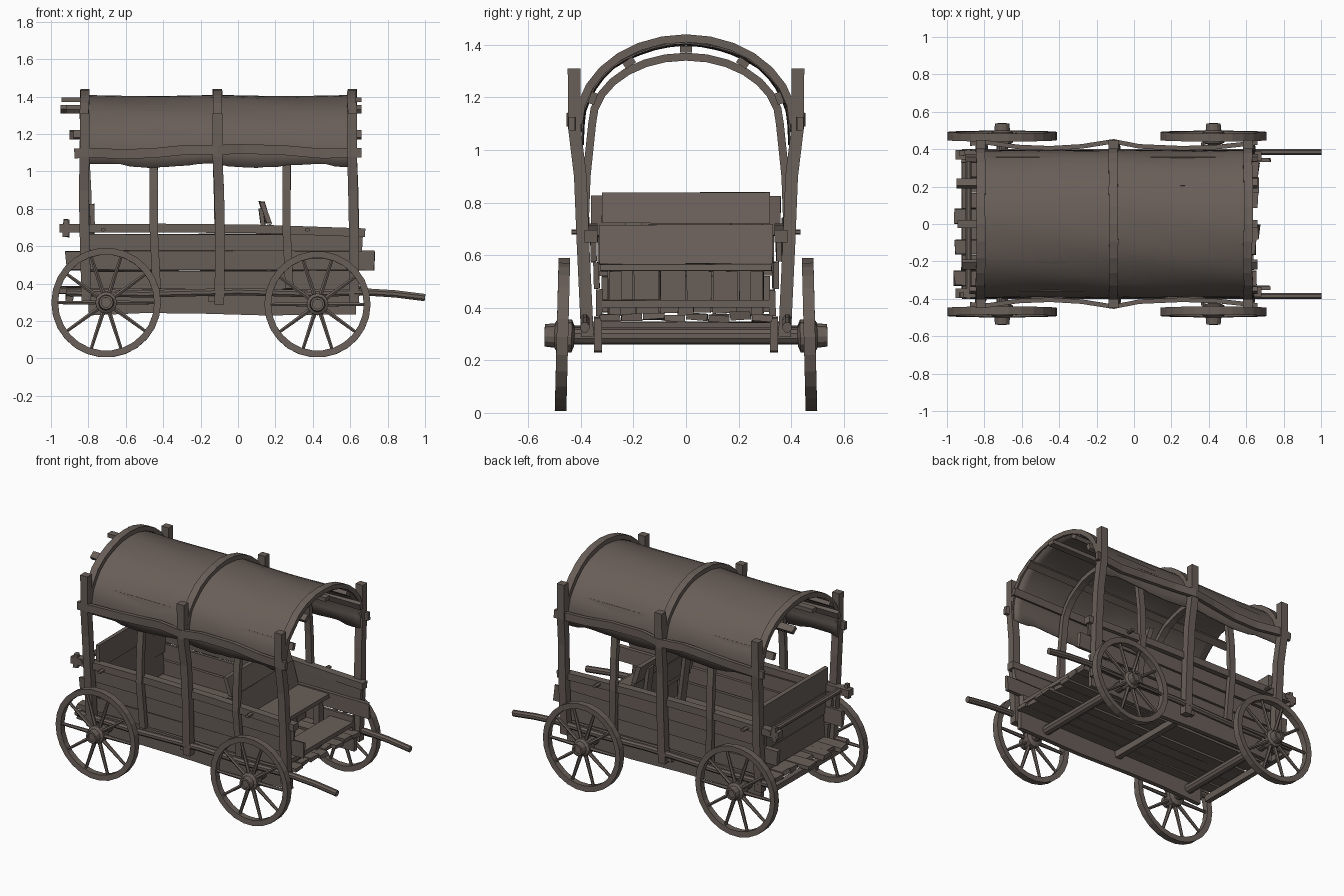
import bpy, bmesh, math, random
from mathutils import Vector, Matrix

if "Cube" in bpy.data.objects:
    bpy.data.objects.remove(bpy.data.objects["Cube"])

random.seed(4)
wood = bpy.data.materials.new("weathered brown")
wood.diffuse_color = (0.14, 0.113, 0.098, 1)
wood.use_nodes = True
wood.node_tree.nodes["Principled BSDF"].inputs["Base Color"].default_value = wood.diffuse_color
X, Y, Z = Vector((1, 0, 0)), Vector((0, 1, 0)), Vector((0, 0, 1))


def finish(name, bm, smooth=False):
    bmesh.ops.recalc_face_normals(bm, faces=bm.faces)
    me = bpy.data.meshes.new(name)
    bm.to_mesh(me)
    bm.free()
    me.materials.append(wood)
    for p in me.polygons:
        p.use_smooth = smooth
    ob = bpy.data.objects.new(name, me)
    bpy.context.collection.objects.link(ob)
    return ob


def box(name, x, y, z, j=0.005, tilt=0):
    """Rough plank from x, y, z ranges; tilt leans the top in x."""
    bm = bmesh.new()
    bmesh.ops.create_cube(bm, size=1)
    lo, hi = Vector((x[0], y[0], z[0])), Vector((x[1], y[1], z[1]))
    for v in bm.verts:
        up = v.co.z + 0.5
        v.co = Vector([lo[i] + (hi[i] - lo[i]) * (v.co[i] + 0.5) for i in range(3)])
        v.co += Vector([random.uniform(-j, j) * s for s in (1, 0.4, 0.6)])
        v.co.x += tilt * up
    return finish(name, bm)


def sweep(name, pts, axis, w, d, sides=4):
    """Sweep a rectangle (w along axis, d across) or a round section along points."""
    pts = [Vector(p) for p in pts]
    bm = bmesh.new()
    rings = []
    for i, p in enumerate(pts):
        t = (pts[min(i + 1, len(pts) - 1)] - pts[max(i - 1, 0)]).normalized()
        n = t.cross(axis).normalized()
        ring = []
        for k in range(sides):
            a = 2 * math.pi * (k + 0.5) / sides
            f = math.sqrt(0.5) if sides == 4 else 0.5
            ring.append(bm.verts.new(p + axis * (w * f * math.cos(a)) + n * (d * f * math.sin(a))))
        rings.append(ring)
    for a, b in zip(rings, rings[1:]):
        for k in range(sides):
            bm.faces.new((a[k], a[(k + 1) % sides], b[(k + 1) % sides], b[k]))
    bm.faces.new(rings[0])
    bm.faces.new(rings[-1])
    return finish(name, bm)


def lathe(bm, profile, n, closed):
    """Revolve (radius, y) points about the y axis."""
    rings = [[bm.verts.new((r * math.cos(2 * math.pi * k / n), y, r * math.sin(2 * math.pi * k / n)))
              for k in range(n)] for r, y in profile]
    pairs = list(zip(rings, rings[1:])) + ([(rings[-1], rings[0])] if closed else [])
    for a, b in pairs:
        for k in range(n):
            bm.faces.new((a[k], a[(k + 1) % n], b[(k + 1) % n], b[k]))
    if not closed:
        bm.faces.new(rings[0])
        bm.faces.new(rings[-1])


def wheel(name, x, r, s):
    bm = bmesh.new()
    # rim, hub with recessed cap
    lathe(bm, [(r, -0.022), (r, 0.022), (r - 0.036, 0.02), (r - 0.036, -0.02)], 26, True)
    lathe(bm, [(0.035, -0.045), (0.058, -0.035), (0.058, 0.02), (0.042, 0.03),
               (0.038, 0.068), (0.026, 0.068), (0.026, 0.055)], 12, False)
    # spokes
    for k in range(10):
        m = Matrix.Rotation(2 * math.pi * (k + 0.5) / 10, 4, 'Y') @ Matrix.Translation((0, 0, r / 2 + 0.01))
        bmesh.ops.create_cone(bm, cap_ends=True, segments=6, radius1=0.013, radius2=0.009,
                              depth=r - 0.06, matrix=m)
    ob = finish(name, bm)
    if s < 0:
        ob.data.transform(Matrix.Rotation(math.pi, 4, 'Z'))
    ob.data.transform(Matrix.Rotation(s * 0.025, 4, 'X'))
    ob.location = (x, s * 0.47, r + 0.005)


def arch(x, a, b, z0, n=14, wob=0.003):
    return [(x + random.uniform(-wob, wob), -a * math.cos(math.pi * k / n),
             z0 + b * math.sin(math.pi * k / n)) for k in range(n + 1)]


# wheels and axles
for label, x, r in (("rear", -0.705, 0.293), ("front", 0.425, 0.284)):
    for s in (-1, 1):
        wheel(label + "_wheel", x, r, s)
    sweep(label + "_axle", [(x, -0.46, r + 0.008), (x, 0.46, r + 0.008)], X, 0.064, 0.064, 10)

# floor planks with ragged ends, cross beams beneath
edges = [-0.33 + 0.66 * i / 8 for i in range(9)]
for a, b in zip(edges, edges[1:]):
    dz = random.uniform(-0.006, 0.006)
    box("floor_plank", (random.uniform(-0.97, -0.88), random.uniform(0.63, 0.68)),
        (a + 0.002, b - 0.002), (0.35 + dz, 0.378 + dz), 0.008)
for x in (-0.9, -0.14):
    box("cross_beam", (x - 0.018, x + 0.018), (-0.38, 0.38), (0.305, 0.345))

for s in (-1, 1):
    def yy(a, b):
        return tuple(sorted((s * a, s * b)))
    # chassis sill and pulling shaft
    sweep("chassis_sill", [(-0.8, s * 0.335, 0.292), (-0.5, s * 0.335, 0.305), (-0.2, s * 0.335, 0.302),
                           (0.15, s * 0.335, 0.292), (0.63, s * 0.335, 0.298)], Y, 0.03, 0.125)
    sweep("pull_shaft", [(-0.92, s * 0.385, 0.352), (-0.5, s * 0.385, 0.345), (0, s * 0.385, 0.357),
                         (0.35, s * 0.385, 0.347), (0.68, s * 0.385, 0.355), (0.84, s * 0.385, 0.345),
                         (1, s * 0.385, 0.325)], Y, 0.037, 0.042, 8)
    # flared side wall planks
    for i, (x0, x1, z0, z1) in enumerate(((-0.82, 0.62, 0.37, 0.468), (-0.92, 0.725, 0.47, 0.572),
                                          (-0.83, 0.66, 0.574, 0.665))):
        box("side_plank", (x0, x1), yy(0.318 + 0.012 * i, 0.34 + 0.012 * i), (z0, z1), 0.008)
    # top rail with pegs
    sweep("top_rail", [(-0.955, s * 0.37, 0.695), (-0.4, s * 0.362, 0.697), (0.1, s * 0.362, 0.692),
                       (0.68, s * 0.362, 0.672)], Y, 0.05, 0.046)
    for x in (-0.72, 0.37):
        sweep("rail_peg", [(x, s * 0.36, 0.688), (x, s * 0.435, 0.688)], X, 0.03, 0.02, 6)
    box("rail_end_pin", (-0.935, -0.905), yy(0.365, 0.395), (0.65, 0.742))
    # tall posts
    for x in (-0.82, -0.11, 0.61):
        dx = random.uniform(-0.012, 0.012)
        sweep("roof_post", [(x + 0.01, s * 0.375, 0.29), (x + dx + 0.005, s * 0.392, 0.65),
                            (x + dx, s * 0.402, 0.9), (x, s * 0.424, 1.08), (x, s * 0.426, 1.31)],
              X, 0.052, 0.048)
    # wavy eave rail
    sweep("eave_rail", [(-0.875, s * 0.43, 1.095), (-0.78, s * 0.435, 1.1), (-0.62, s * 0.412, 1.092),
                        (-0.45, s * 0.405, 1.098), (-0.28, s * 0.415, 1.115), (-0.11, s * 0.442, 1.115),
                        (0.03, s * 0.415, 1.12), (0.26, s * 0.405, 1.112), (0.45, s * 0.412, 1.095),
                        (0.66, s * 0.435, 1.1)], Y, 0.024, 0.052)

# outer hoops over the canopy
for x in (-0.82, -0.11, 0.61):
    sweep("outer_hoop", arch(x, 0.408, 0.325, 1.1), X, 0.048, 0.03)
# inner hoops reaching down outside the walls
for x in (-0.45, 0.26):
    leg = [(0.37, 0.375), (0.386, 0.68), (0.378, 0.9)]
    pts = [(x + 0.015 * (z < 0.6), -y, z) for y, z in leg] + arch(x, 0.357, 0.255, 1.1) \
        + [(x + 0.015 * (z < 0.6), y, z) for y, z in reversed(leg)]
    sweep("inner_hoop", pts, X, 0.044, 0.03)
# roof battens
for a, x0 in ((90, -0.945), (55, -0.95), (125, -0.92), (20, -0.9), (160, -0.88)):
    c, sn = math.cos(math.radians(a)), math.sin(math.radians(a))
    y, z = 0.377 * c, 1.1 + 0.283 * sn
    nrm = Vector((0, c, sn)).cross(X)
    sweep("roof_batten", [(x0, y, z), (-0.2, y, z), (0.66, y, z)], nrm, 0.045, 0.026)

# cloth canopy with sagging panels and ragged hem
bm = bmesh.new()
nx, nt, grid = 28, 20, []
for i in range(nx + 1):
    u = i / nx
    x = -0.84 + 1.465 * u
    sag = 0.006 * abs(math.sin(2 * math.pi * u))
    hem = 1.03 + 0.008 * math.sin(17 * u) + random.uniform(-0.006, 0.006)
    prof = [(-0.392, hem)]
    for k in range(nt + 1):
        t = math.pi * k / nt
        d = -sag + 0.004 * math.sin(9 * u + 5 * t) * math.sin(4 * t)
        prof.append((-(0.394 + d) * math.cos(t), 1.1 + (0.306 + d) * math.sin(t)))
    prof.append((0.392, hem))
    grid.append([bm.verts.new((x, y, z)) for y, z in prof])
for a, b in zip(grid, grid[1:]):
    for k in range(nt + 2):
        bm.faces.new((a[k], a[k + 1], b[k + 1], b[k]))
canopy = finish("canopy", bm, True)
mod = canopy.modifiers.new("thickness", 'SOLIDIFY')
mod.thickness = 0.006
mod.offset = 0

# tailgate and rear bar
for z0, z1, w in ((0.385, 0.52, 0.32), (0.523, 0.67, 0.335), (0.673, 0.825, 0.36)):
    box("tailgate_plank", (-0.795, -0.77), (-w, w), (z0, z1), 0.006)
sweep("rear_bar", [(-0.885, -0.4, 0.7), (-0.885, 0.4, 0.7)], X, 0.036, 0.036, 8)

# driver seat: leaning back, bench, boxed front, legs and footboard
box("seat_back_lower", (0.195, 0.22), (-0.33, 0.33), (0.565, 0.715), 0.005, -0.045)
box("seat_back_upper", (0.15, 0.18), (-0.32, 0.32), (0.722, 0.84), 0.005, -0.04)
for y in (-0.2, 0.2):
    box("seat_back_brace", (0.165, 0.19), (y - 0.03, y + 0.03), (0.38, 0.8), 0.003, -0.055)
box("seat_bench", (0.2, 0.44), (-0.325, 0.325), (0.54, 0.567))
for i in range(6):
    y = -0.3 + 0.1 * i
    box("seat_front_plank", (0.27, 0.29), (y + 0.003, y + 0.097), (0.38, 0.54), 0.006)
for y in (-0.27, 0.27):
    box("seat_leg", (0.38, 0.42), (y - 0.025, y + 0.025), (0.37, 0.54))
box("footboard", (0.46, 0.62), (-0.32, 0.32), (0.402, 0.428))
for y in (-0.22, 0.0, 0.22):
    box("footboard_block", (0.48, 0.6), (y - 0.03, y + 0.03), (0.37, 0.404))
